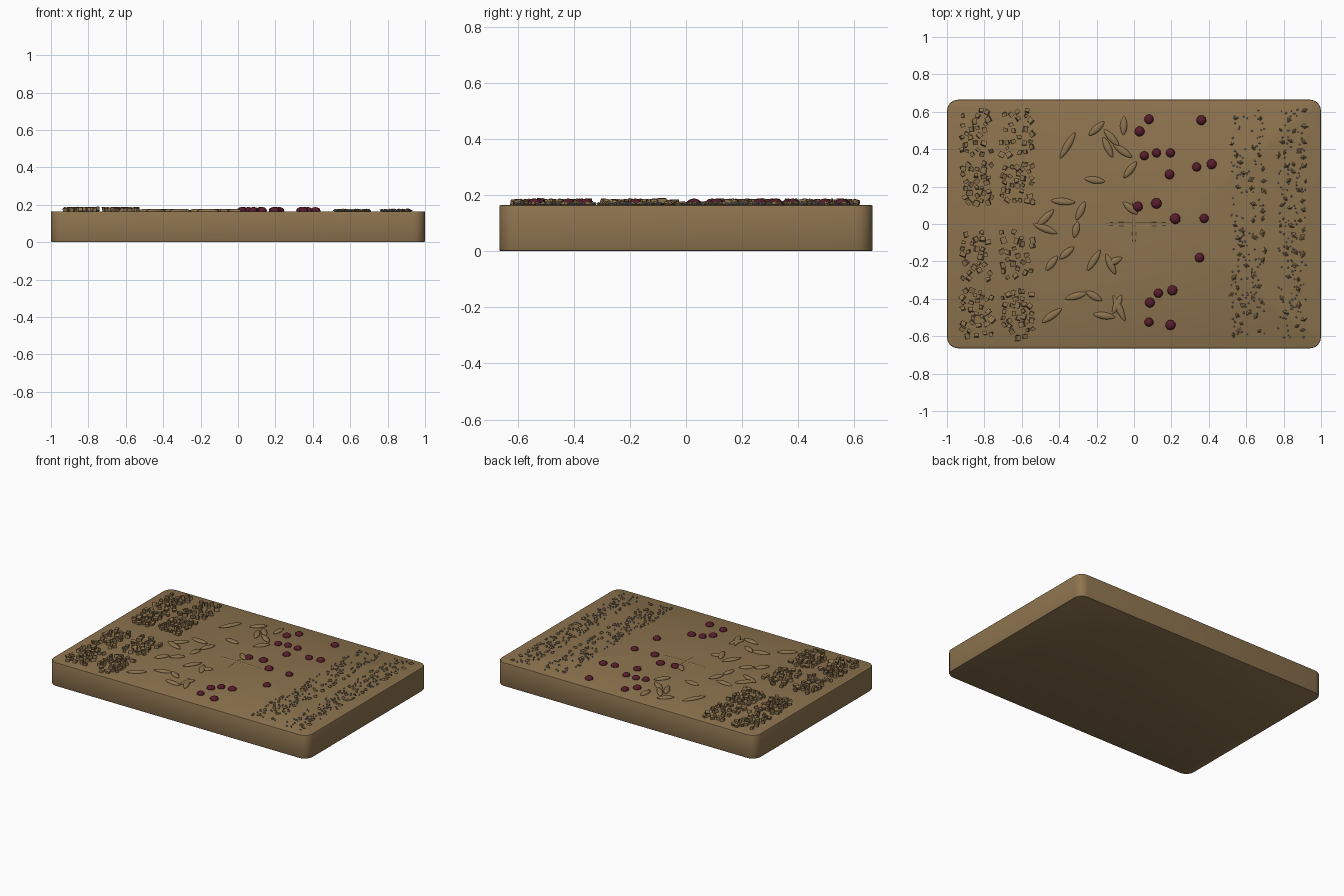
import bpy, bmesh, math, random
from mathutils import Matrix, Vector

if "Cube" in bpy.data.objects:
    bpy.data.objects.remove(bpy.data.objects["Cube"])

random.seed(7)
TOP = 0.165


def material(name, rgb):
    m = bpy.data.materials.new(name)
    m.diffuse_color = (*rgb, 1)
    m.use_nodes = True
    m.node_tree.nodes["Principled BSDF"].inputs["Base Color"].default_value = m.diffuse_color
    return m


TAN = material("tan", (0.265, 0.172, 0.077))
BERRY = material("dark_red", (0.095, 0.012, 0.024))
GREY = material("crumb_grey", (0.24, 0.25, 0.28))


def finish(name, bm, mat, smooth=None):
    me = bpy.data.meshes.new(name)
    bm.to_mesh(me)
    bm.free()
    me.materials.append(mat)
    ob = bpy.data.objects.new(name, me)
    bpy.context.collection.objects.link(ob)
    if smooth:
        bpy.ops.object.select_all(action='DESELECT')
        ob.select_set(True)
        bpy.context.view_layer.objects.active = ob
        bpy.ops.object.shade_smooth_by_angle(angle=math.radians(smooth))
    return ob


def place(loc, angle, size, tilt=0.0):
    return (Matrix.Translation(loc) @ Matrix.Rotation(angle, 4, 'Z')
            @ Matrix.Rotation(tilt, 4, 'X') @ Matrix.Diagonal((*size, 1)))


# Slab: rounded upright corners, then softened rims
bm = bmesh.new()
bmesh.ops.create_cube(bm, size=1, matrix=place((0, 0, TOP / 2), 0, (2, 1.33, TOP)))
upright = [e for e in bm.edges if abs(e.verts[0].co.z - e.verts[1].co.z) > 0.1]
bmesh.ops.bevel(bm, geom=upright, offset=0.06, segments=4, profile=0.5, affect='EDGES')
rims = [e for e in bm.edges if abs(e.verts[0].co.z - e.verts[1].co.z) < 0.01]
bmesh.ops.bevel(bm, geom=rims, offset=0.006, segments=2, profile=0.5, affect='EDGES')
slab = finish("slab", bm, TAN, 35)

# Shallow crossing grooves cut into the top
bm = bmesh.new()
for x, y, lx, ly, depth in ((0.02, 0, 0.2, 0.012, 0.006), (0, 0.01, 0.012, 0.14, 0.006)):
    bmesh.ops.create_uvsphere(bm, u_segments=24, v_segments=12, radius=1,
                              matrix=place((x, y, TOP + 0.002), 0, (lx, ly, depth)))
cutter = finish("groove_cutter", bm, TAN)
cutter.hide_render = True
cutter.hide_viewport = True
cut = slab.modifiers.new("grooves", 'BOOLEAN')
cut.operation = 'DIFFERENCE'
cut.object = cutter
cut.solver = 'EXACT'
cut.use_self = True

# Red berries: x, y
BERRIES = [(0.08, 0.56), (0.03, 0.495), (0.36, 0.555), (0.055, 0.365), (0.12, 0.38),
           (0.195, 0.38), (0.19, 0.265), (0.335, 0.305), (0.415, 0.32), (0.02, 0.093),
           (0.12, 0.11), (0.22, 0.028), (0.375, 0.03), (0.35, -0.18), (0.13, -0.37),
           (0.205, -0.355), (0.085, -0.42), (0.08, -0.525), (0.195, -0.54)]
bm = bmesh.new()
for x, y in BERRIES:
    r = random.uniform(0.024, 0.029)
    bmesh.ops.create_icosphere(bm, subdivisions=2, radius=1,
                               matrix=place((x, y, TOP + 0.003), random.random() * 6, (r, r, 0.02)))
finish("berries", bm, BERRY, 60)

# Long almonds: x, y, angle, length
ALMONDS = [(-0.355, 0.42, 60, 0.16), (-0.20, 0.51, 42, 0.11), (-0.21, 0.235, -8, 0.11),
           (-0.055, 0.525, 88, 0.10), (-0.12, 0.46, -48, 0.12), (-0.14, 0.41, -65, 0.12),
           (-0.06, 0.39, -35, 0.12), (-0.02, 0.29, 52, 0.11), (-0.38, 0.12, -5, 0.13),
           (-0.285, 0.07, 65, 0.11), (-0.02, 0.085, -40, 0.10), (-0.475, 0.03, 45, 0.13),
           (-0.475, -0.025, -22, 0.14), (-0.31, -0.03, 78, 0.09), (-0.44, -0.21, 52, 0.10),
           (-0.36, -0.155, 40, 0.10), (-0.215, -0.195, 58, 0.13), (-0.125, -0.215, -65, 0.12),
           (-0.105, -0.20, 25, 0.09), (-0.31, -0.385, 15, 0.12), (-0.215, -0.385, -30, 0.10),
           (-0.44, -0.49, 35, 0.13), (-0.16, -0.49, -8, 0.12), (-0.08, -0.45, -65, 0.15),
           (-0.09, -0.43, 65, 0.11)]
bm = bmesh.new()
for x, y, a, length in ALMONDS:
    new = bmesh.ops.create_uvsphere(bm, u_segments=10, v_segments=10, radius=1)["verts"]
    for v in new:  # lay along x and draw the ends to points
        v.co = Vector((v.co.z, v.co.x * (1 - 0.35 * v.co.z ** 2), v.co.y))
    bmesh.ops.transform(bm, verts=new, matrix=place((x, y, TOP + 0.002), math.radians(a),
                                                    (length / 2, 0.02, 0.011)))
bmesh.ops.recalc_face_normals(bm, faces=bm.faces)
finish("almonds", bm, TAN, 60)


def scatter(x0, x1, y0, y1, count, gap):
    """Random spots kept at least a gap apart."""
    spots = []
    for _ in range(count * 30):
        p = Vector((random.uniform(x0, x1), random.uniform(y0, y1)))
        if all((p - q).length > gap for q in spots):
            spots.append(p)
        if len(spots) == count:
            break
    return spots


# Chopped nut chunks: two bands of clusters on the left
bm = bmesh.new()
for x0, x1 in ((-0.92, -0.76), (-0.71, -0.54)):
    for y0, y1, count in ((0.36, 0.61, 24), (0.11, 0.33, 28), (-0.30, -0.04, 24), (-0.61, -0.35, 30)):
        for p in scatter(x0, x1, y0, y1, count, 0.027):
            s = random.uniform(0.02, 0.034)
            new = bmesh.ops.create_cube(bm, size=1)["verts"]
            for v in new:
                v.co *= random.uniform(0.75, 1.1)
            bmesh.ops.transform(bm, verts=new, matrix=place(
                (p.x, p.y, TOP + 0.008), random.random() * 6.28,
                (s, s * random.uniform(0.7, 1), 0.022), random.uniform(-0.4, 0.4)))
finish("nut_chunks", bm, TAN)

# Flakes and fine crumbs: two bands on the right
flakes, crumbs = bmesh.new(), bmesh.new()
for x0, x1 in ((0.52, 0.70), (0.77, 0.92)):
    for p in scatter(x0, x1, -0.61, 0.61, 44, 0.035):
        s = random.uniform(0.013, 0.023)
        new = bmesh.ops.create_uvsphere(flakes, u_segments=4, v_segments=2, radius=1)["verts"]
        bmesh.ops.transform(flakes, verts=new, matrix=place(
            (p.x, p.y, TOP + 0.004), random.random() * 6.28,
            (s, s * 0.65, 0.01), random.uniform(-0.3, 0.3)))
    for p in scatter(x0, x1, -0.61, 0.62, 130, 0.012):
        s = random.uniform(0.003, 0.007)
        bmesh.ops.create_icosphere(crumbs, subdivisions=1, radius=1, matrix=place(
            (p.x, p.y, TOP + 0.004), random.random() * 6.28, (s, s, 0.006)))
finish("flakes", flakes, TAN)
finish("crumbs", crumbs, GREY)
